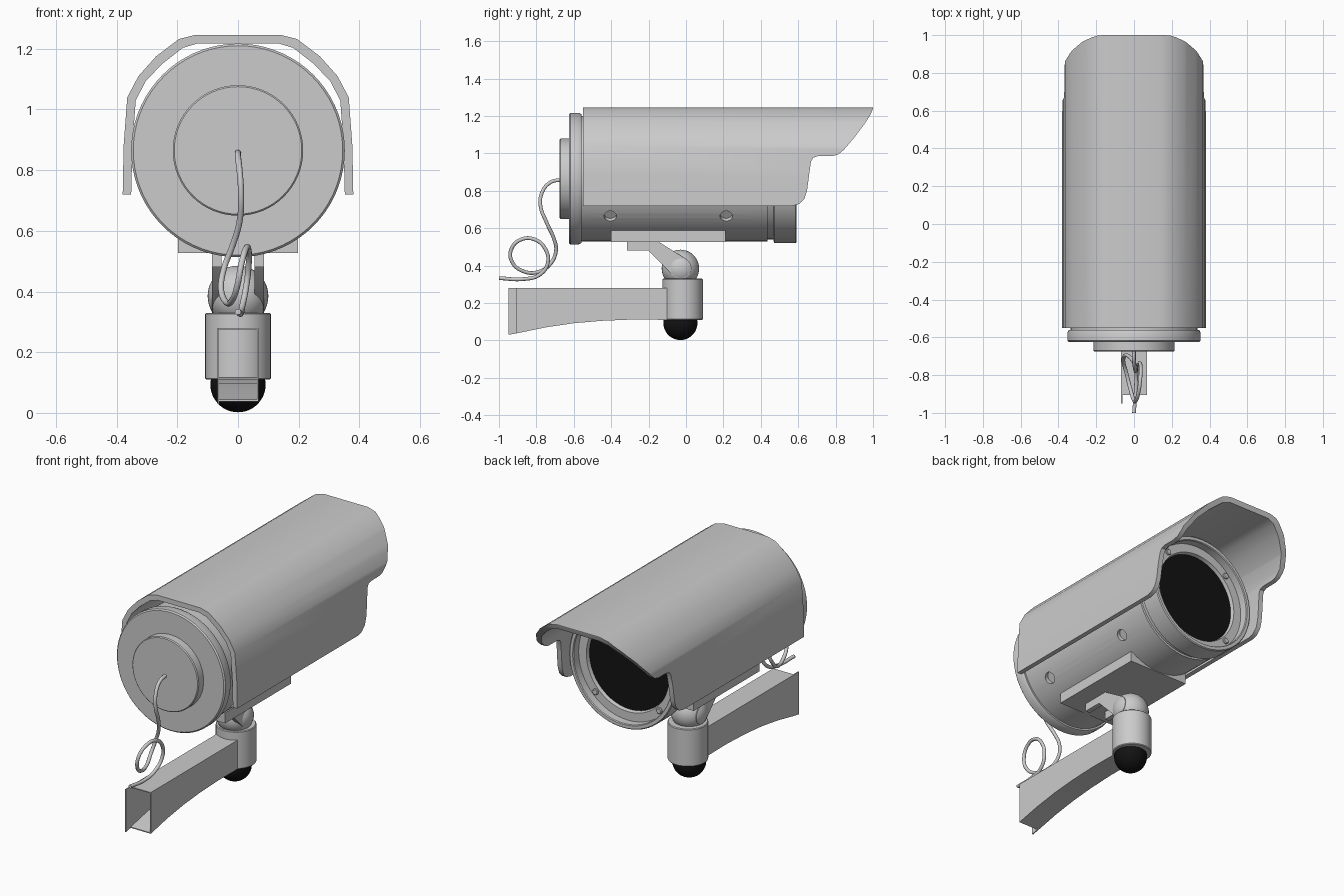
import bpy, bmesh, math
from mathutils import Matrix, Vector

if "Cube" in bpy.data.objects:
    bpy.data.objects.remove(bpy.data.objects["Cube"])

AXIS_Z = 0.865  # height of the camera body's axis

black = bpy.data.materials.new("black")
black.diffuse_color = (0.006, 0.006, 0.006, 1)
black.use_nodes = True
black.node_tree.nodes["Principled BSDF"].inputs["Base Color"].default_value = black.diffuse_color


def make(name, bm, mat=None):
    bmesh.ops.recalc_face_normals(bm, faces=bm.faces)
    me = bpy.data.meshes.new(name)
    bm.to_mesh(me)
    bm.free()
    ob = bpy.data.objects.new(name, me)
    bpy.context.collection.objects.link(ob)
    if mat:
        me.materials.append(mat)
    return ob


def activate(ob):
    bpy.ops.object.select_all(action='DESELECT')
    ob.select_set(True)
    bpy.context.view_layer.objects.active = ob


def smooth(ob, angle=30):
    activate(ob)
    bpy.ops.object.shade_smooth_by_angle(angle=math.radians(angle))
    return ob


def boolean(ob, cutter, op):
    cutter.hide_render = True
    m = ob.modifiers.new("cut", 'BOOLEAN')
    m.operation, m.object, m.solver = op, cutter, 'EXACT'
    activate(ob)
    bpy.ops.object.modifier_apply(modifier=m.name)
    bpy.data.objects.remove(cutter)


def prism(name, pts, a, b, axis):
    """Closed outline extruded along x (outline in y,z) or y (outline in x,z)."""
    bm = bmesh.new()
    put = (lambda p, w: (w, p[0], p[1])) if axis == 'x' else (lambda p, w: (p[0], w, p[1]))
    lo = [bm.verts.new(put(p, a)) for p in pts]
    hi = [bm.verts.new(put(p, b)) for p in pts]
    bm.faces.new(lo)
    bm.faces.new(hi[::-1])
    for i in range(len(pts)):
        j = (i + 1) % len(pts)
        bm.faces.new((lo[i], lo[j], hi[j], hi[i]))
    return make(name, bm)


def lathe(name, prof, center, axis='y', n=64, mat=None):
    """Spin (radius, height) outline around an axis through center."""
    bm = bmesh.new()
    rings = []
    for r, h in prof:
        if r == 0:
            rings.append([bm.verts.new((0, 0, h))] * n)
        else:
            rings.append([bm.verts.new((r * math.cos(2 * math.pi * k / n),
                                        r * math.sin(2 * math.pi * k / n), h)) for k in range(n)])
    for a, b in zip(rings, rings[1:]):
        for k in range(n):
            l = (k + 1) % n
            bm.faces.new(list(dict.fromkeys((a[k], a[l], b[l], b[k]))))
    if axis == 'y':
        bm.transform(Matrix.Rotation(-math.pi / 2, 4, 'X'))
    bm.transform(Matrix.Translation(center))
    return smooth(make(name, bm, mat))


def ball(name, r, center, mat=None):
    bm = bmesh.new()
    bmesh.ops.create_uvsphere(bm, u_segments=40, v_segments=24, radius=r,
                              matrix=Matrix.Translation(center))
    return smooth(make(name, bm, mat), 40)


C = (0, 0, AXIS_Z)

# Camera body with groove, front rim and recessed face
body = lathe("camera_body", [(0, -0.57), (0.335, -0.57), (0.335, 0.435), (0.325, 0.437),
                             (0.325, 0.468), (0.345, 0.47), (0.345, 0.585), (0.34, 0.59),
                             (0.322, 0.59), (0.318, 0.585), (0.318, 0.54), (0.268, 0.54),
                             (0.262, 0.515), (0, 0.515)], C)

# Recessed screw holes along both lower sides
for y in (-0.405, 0.215):
    for s in (1, -1):
        d = Vector((s * 0.8, 0, -0.6))
        bm = bmesh.new()
        bmesh.ops.create_cone(bm, cap_ends=True, segments=24, radius1=0.033, radius2=0.033, depth=0.08,
                              matrix=Matrix.Translation(Vector((0, y, AXIS_Z)) + d * 0.35)
                              @ d.to_track_quat('Z', 'Y').to_matrix().to_4x4())
        boolean(body, make("hole_cutter", bm), 'DIFFERENCE')
smooth(body)

lathe("lens_glass", [(0, 0.51), (0.262, 0.51), (0.262, 0.52), (0, 0.52)], C, mat=black)

# Four screws on the front ring
for sx in (1, -1):
    for sz in (1, -1):
        lathe("front_screw", [(0, 0.535), (0.018, 0.535), (0.018, 0.546), (0.014, 0.55), (0, 0.55)],
              (sx * 0.207, 0, AXIS_Z + sz * 0.207), n=20)

# Back plate and cable cap
lathe("back_plate", [(0, -0.625), (0.345, -0.625), (0.352, -0.618), (0.352, -0.575),
                     (0.345, -0.56), (0, -0.56)], C, n=72)
lathe("back_cap", [(0, -0.675), (0.21, -0.675), (0.215, -0.67), (0.215, -0.62), (0, -0.62)], C)

# Sun hood: arched shell trimmed by a side outline
outer = [(0.38, 0.72), (0.377, 0.88), (0.365, 1.04), (0.328, 1.11), (0.27, 1.175),
         (0.195, 1.232), (0.14, 1.246)]
inner = [(0.352, 0.72), (0.348, 0.88), (0.337, 1.03), (0.304, 1.093), (0.25, 1.15),
         (0.182, 1.203), (0.135, 1.217)]
flip = lambda ps: [(-x, z) for x, z in reversed(ps)]
hood = prism("sun_hood", outer + flip(outer) + [(-x, z) for x, z in inner] + inner[::-1],
             -0.55, 1.1, 'y')
trim = prism("hood_trim", [(-0.7, 0.6), (0.57, 0.6), (0.57, 0.72), (0.605, 0.73), (0.633, 0.757),
                           (0.647, 0.8), (0.66, 0.9), (0.668, 0.955), (0.68, 0.977), (0.705, 0.985),
                           (0.785, 0.986), (0.815, 0.995), (0.845, 1.02), (0.9, 1.085),
                           (0.96, 1.165), (0.988, 1.21), (1.0, 1.24), (1.0, 1.3), (-0.7, 1.3)],
             -0.6, 0.6, 'x')
boolean(hood, trim, 'INTERSECT')
smooth(hood, 35)

# Mounting plate under the body
prism("mount_plate", [(-0.4, 0.527), (0.21, 0.527), (0.21, 0.588), (-0.4, 0.588)], -0.197, 0.197, 'x')

# Two fork arms reaching down to the ball joint
end = [(-0.03 + 0.057 * math.cos(math.radians(a)), 0.387 + 0.057 * math.sin(math.radians(a)))
       for a in range(-125, 56, 18)]
fork = [(-0.315, 0.53), (-0.315, 0.48), (-0.2, 0.48)] + end + [(-0.15, 0.53)]
for s in (1, -1):
    smooth(prism("fork_arm", fork, s * 0.055, s * 0.085, 'x'))

# Ball joint, holder and dark dome
ball("ball_joint", 0.1, (0, -0.03, 0.385))
lathe("joint_holder", [(0, 0.11), (0.105, 0.11), (0.108, 0.114), (0.108, 0.326), (0.104, 0.33),
                       (0, 0.33)], (0, -0.018, 0), 'z', 48)
ball("dark_dome", 0.091, (0, -0.03, 0.093), black)

# Hollow wall arm: two sides, top and curved bottom
low = [(-0.1, 0.11), (-0.28, 0.112), (-0.45, 0.105), (-0.6, 0.092), (-0.75, 0.07), (-0.905, 0.038)]
T = 0.006
prism("arm_right_side", [(-0.905, 0.28), (-0.1, 0.28)] + low, 0.068 - T, 0.068, 'x')
prism("arm_left_side", [(-0.95, 0.28), (-0.1, 0.28)] + low + [(-0.95, 0.03)], -0.068, -0.068 + T, 'x')
prism("arm_top", [(-0.905, 0.28 - T), (-0.1, 0.28 - T), (-0.1, 0.28), (-0.905, 0.28)],
      -0.067, 0.067, 'x')
smooth(prism("arm_bottom", low + [(y, z + T) for y, z in reversed(low)], -0.067, 0.067, 'x'))

# Looped cable
path = [(0, -0.66, 0.86), (0, -0.725, 0.845), (0.006, -0.77, 0.79), (0.01, -0.778, 0.72),
        (0.005, -0.745, 0.63), (-0.022, -0.705, 0.54), (-0.045, -0.695, 0.48), (-0.056, -0.725, 0.41),
        (-0.04, -0.79, 0.366), (-0.02, -0.87, 0.37), (-0.002, -0.93, 0.42), (0.01, -0.935, 0.485),
        (0.025, -0.885, 0.538), (0.034, -0.81, 0.54), (0.035, -0.75, 0.485), (0.026, -0.74, 0.41),
        (0.014, -0.785, 0.35), (0.01, -0.87, 0.328), (0.0, -1.0, 0.333)]
cu = bpy.data.curves.new("cable", 'CURVE')
cu.dimensions = '3D'
cu.bevel_depth, cu.bevel_resolution, cu.resolution_u, cu.use_fill_caps = 0.01, 3, 8, True
sp = cu.splines.new('BEZIER')
sp.bezier_points.add(len(path) - 1)
for bp, co in zip(sp.bezier_points, path):
    bp.co = co
    bp.handle_left_type = bp.handle_right_type = 'AUTO'
cable = bpy.data.objects.new("cable", cu)
bpy.context.collection.objects.link(cable)
activate(cable)
bpy.ops.object.convert(target='MESH')
smooth(bpy.context.view_layer.objects.active, 40)
